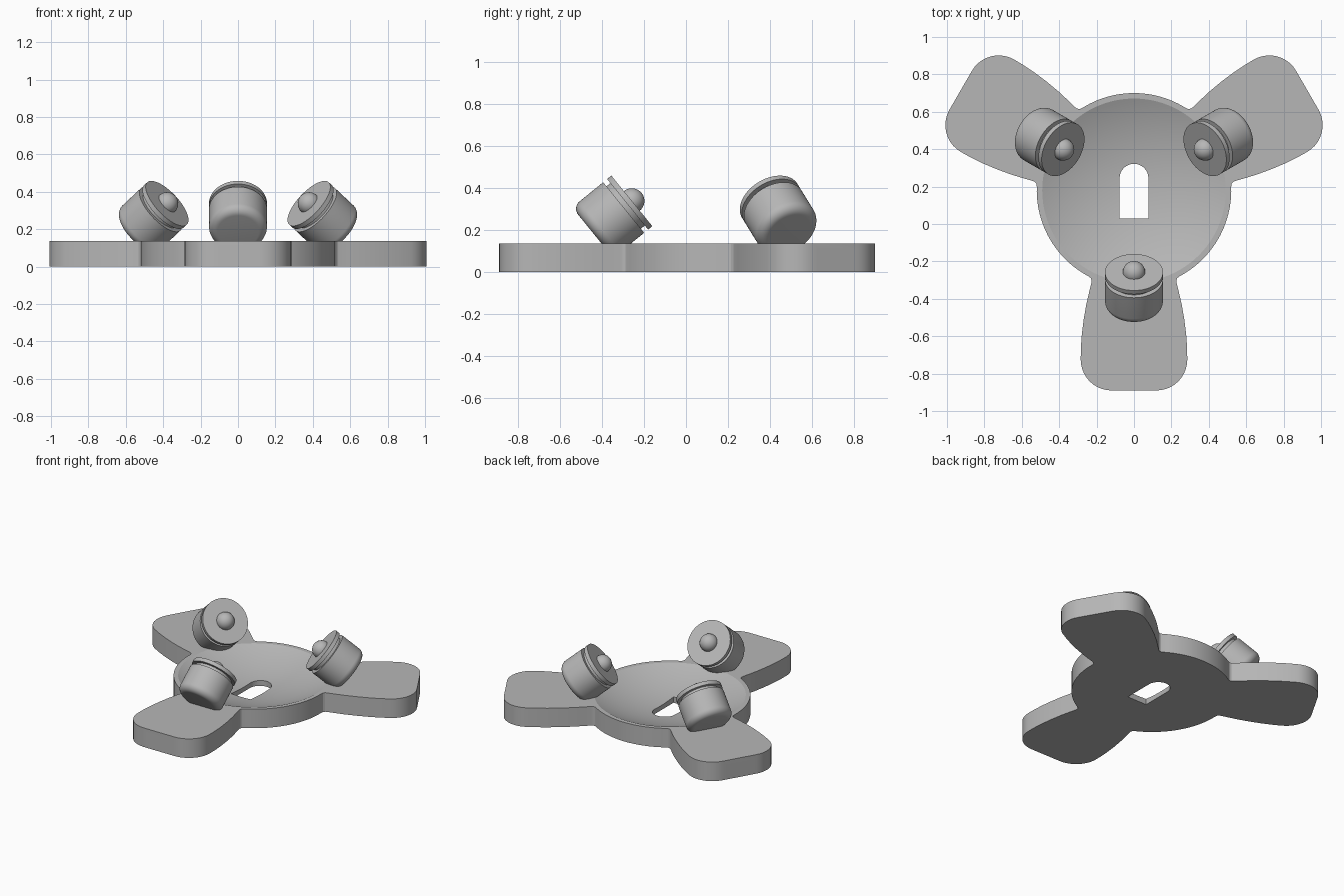
import bpy, bmesh, math
from mathutils import Matrix, Vector

if "Cube" in bpy.data.objects:
    bpy.data.objects.remove(bpy.data.objects["Cube"])

CY = 0.18       # y of the three-fold centre
TOP = 0.136     # plate thickness

grey = bpy.data.materials.new("mid_grey")
grey.diffuse_color = (0.47, 0.47, 0.47, 1)
grey.use_nodes = True
grey.node_tree.nodes["Principled BSDF"].inputs["Base Color"].default_value = grey.diffuse_color


def make(name, bm, matrix=Matrix()):
    bmesh.ops.recalc_face_normals(bm, faces=bm.faces)
    me = bpy.data.meshes.new(name)
    bm.to_mesh(me)
    bm.free()
    me.transform(matrix)
    me.materials.append(grey)
    ob = bpy.data.objects.new(name, me)
    bpy.context.collection.objects.link(ob)
    return ob


def prism(name, pts, h, matrix=Matrix()):
    """Extrude a 2D outline upward by h."""
    bm = bmesh.new()
    f = bm.faces.new([bm.verts.new((x, y, 0)) for x, y in pts])
    r = bmesh.ops.extrude_face_region(bm, geom=[f])
    vs = [v for v in r["geom"] if isinstance(v, bmesh.types.BMVert)]
    bmesh.ops.translate(bm, verts=vs, vec=(0, 0, h))
    return make(name, bm, matrix)


def lathe(name, profile, steps, matrix=Matrix()):
    """Spin an (r, z) profile, starting and ending on the axis, about z."""
    bm = bmesh.new()
    vs = [bm.verts.new((r, 0, z)) for r, z in profile]
    es = [bm.edges.new(p) for p in zip(vs, vs[1:])]
    bmesh.ops.spin(bm, geom=vs + es, cent=(0, 0, 0), axis=(0, 0, 1),
                   angle=math.tau, steps=steps)
    bmesh.ops.remove_doubles(bm, verts=bm.verts, dist=1e-5)
    return make(name, bm, matrix)


def smooth(ob, angle=30):
    bpy.ops.object.select_all(action="DESELECT")
    ob.select_set(True)
    bpy.context.view_layer.objects.active = ob
    bpy.ops.object.shade_smooth_by_angle(angle=math.radians(angle))


def arc(cx, cy, r, a0, a1, n):
    return [(cx + r * math.cos(math.radians(a0 + (a1 - a0) * i / n)),
             cy + r * math.sin(math.radians(a0 + (a1 - a0) * i / n)))
            for i in range(n + 1)]


center = Matrix.Translation((0, CY, 0))
turns = [Matrix.Rotation(math.tau * k / 3, 4, "Z") for k in range(3)]

# Plate outline: half a lobe and hub arc, mirrored and repeated (w = width, d = reach)
half = arc(0.12, 0.905, 0.165, 90, 0, 10)
half += [(0.284, 0.84), (0.279, 0.77), (0.269, 0.69), (0.255, 0.61), (0.24, 0.545),
         (0.228, 0.497), (0.226, 0.483), (0.231, 0.469)]
half += arc(0, 0, 0.52, 62, 30, 12)
lobe = [(-w, d) for w, d in reversed(half[:-1])] + half
outline = []
for k in range(3):
    a = -math.tau * k / 3
    outline += [(w * math.cos(a) - d * math.sin(a), w * math.sin(a) + d * math.cos(a))
                for w, d in lobe]
plate = prism("base_plate", [(x, -y) for x, y in outline], TOP, center)

# Shallow dish, hub slot and an undercut notch in each lobe end
R, FLOOR = 1.19, 0.03
dish = [(0, FLOOR)]
for i in range(1, 17):
    r = 0.5 * i / 16
    dish.append((r, FLOOR + R - math.sqrt(R * R - r * r)))
dish += [(0.5, 0.3), (0, 0.3)]
cutters = [lathe("dish_cutter", dish, 96, center)]
slot = [(-0.077, 0.03), (0.077, 0.03)] + arc(0, 0.245, 0.077, 0, 180, 16)
cutters.append(prism("slot_cutter", slot, 0.4, Matrix.Translation((0, 0, -0.1))))
notch = [(0.99, -0.05), (0.99, 0.035), (1.15, 0.175), (1.15, -0.05)]
stand = Matrix(((0, 0, 1, -0.1), (-1, 0, 0, 0), (0, 1, 0, 0), (0, 0, 0, 1)))
for t in turns:
    cutters.append(prism("notch_cutter", notch, 0.2, center @ t @ stand))

bpy.context.view_layer.objects.active = plate
for c in cutters:
    m = plate.modifiers.new("cut", "BOOLEAN")
    m.operation, m.solver, m.object = "DIFFERENCE", "EXACT", c
    bpy.ops.object.modifier_apply(modifier=m.name)
    bpy.data.objects.remove(c)
smooth(plate, 20)

# Tilted rollers: rounded body, groove, end disc and a domed button
body = [(0, -0.24)] + arc(0.11, -0.195, 0.045, -90, 0, 8)
body += [(0.155, -0.05), (0.13, -0.05), (0.13, -0.026), (0.155, -0.026), (0.155, 0), (0, 0)]
dome = [(0, -0.01), (0.06, -0.01)] + arc(0, 0, 0.06, 0, 90, 10)
dome[-1] = (0, 0.06)
axis = Vector((0, 0.777, 0.63)).normalized()
tilt = Matrix.Translation((0, -0.438, 0.338)) @ axis.to_track_quat("Z", "X").to_matrix().to_4x4()
for k, t in enumerate(turns):
    smooth(lathe(f"roller_{k + 1}", body, 64, center @ t @ tilt))
    smooth(lathe(f"roller_button_{k + 1}", dome, 32, center @ t @ tilt))
